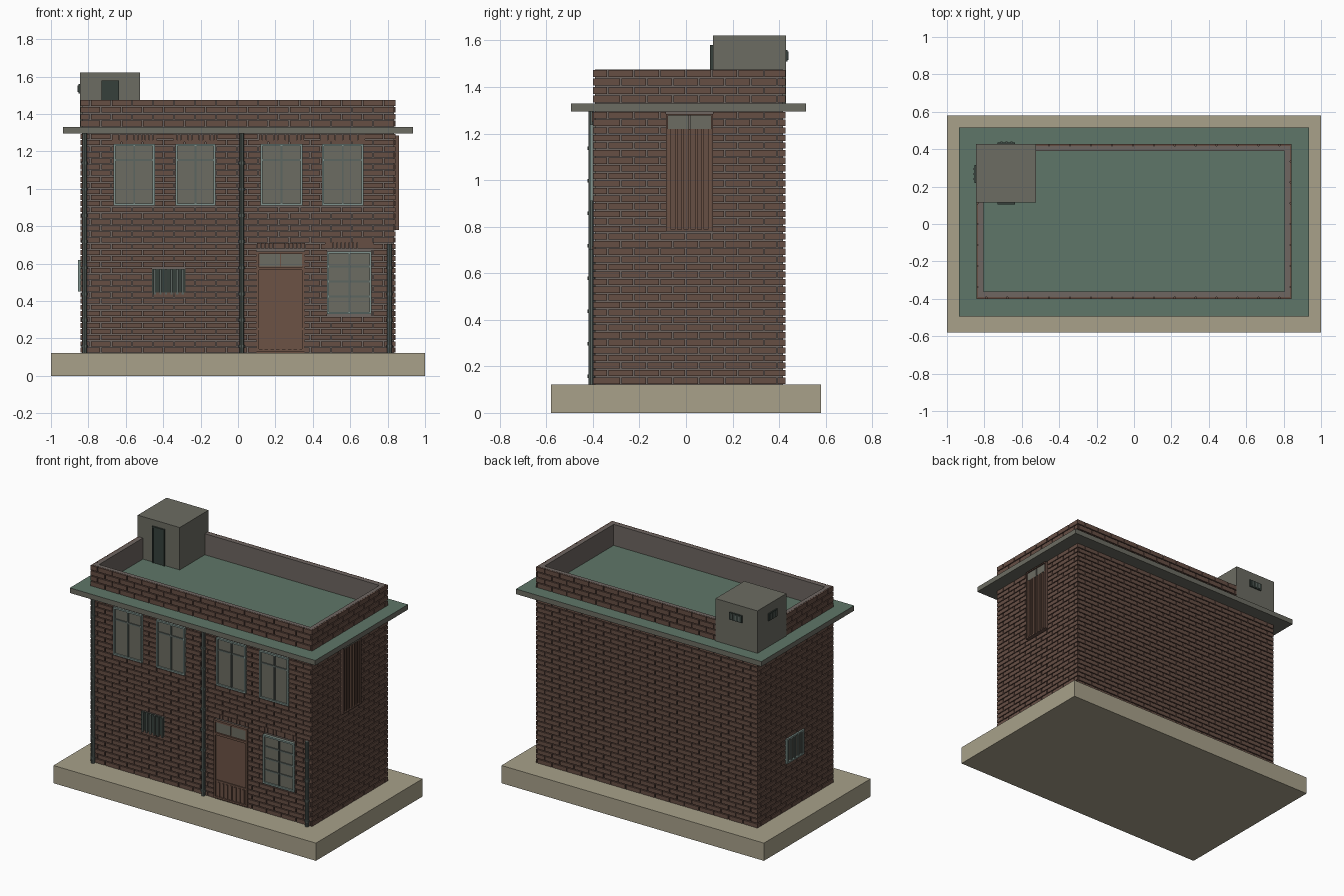
import bpy, bmesh, math
from mathutils import Matrix

if "Cube" in bpy.data.objects:
    bpy.data.objects.remove(bpy.data.objects["Cube"])


def material(name, r, g, b):
    m = bpy.data.materials.new(name)
    lin = [((c / 255 + 0.055) / 1.055) ** 2.4 for c in (r, g, b)]
    m.diffuse_color = (*lin, 1)
    m.use_nodes = True
    m.node_tree.nodes["Principled BSDF"].inputs["Base Color"].default_value = m.diffuse_color
    return m


BRICK = material("brick brown", 102, 78, 68)
CORE = material("mortar grey", 110, 102, 97)
STONE = material("sandstone", 168, 161, 138)
GREEN = material("roof green", 95, 118, 104)
GREY = material("concrete grey", 108, 108, 98)
TEAL = material("frame teal", 128, 148, 142)
PIPE = material("pipe grey", 92, 102, 97)
DARK = material("dark metal", 54, 64, 59)
WOOD = material("door brown", 108, 82, 69)

# Wall core extents
X0, X1, Y0, Y1 = -0.833, 0.833, -0.39, 0.417
SKIN = 0.01


def make(name, boxes, *mats):
    """One mesh from boxes (x0, x1, y0, y1, z0, z1); a second material goes on top faces."""
    bm = bmesh.new()
    for x0, x1, y0, y1, z0, z1 in boxes:
        mat = (Matrix.Translation(((x0 + x1) / 2, (y0 + y1) / 2, (z0 + z1) / 2))
               @ Matrix.Diagonal((x1 - x0, y1 - y0, z1 - z0, 1)))
        bmesh.ops.create_cube(bm, size=1, matrix=mat)
    bm.normal_update()
    if len(mats) > 1:
        for f in bm.faces:
            f.material_index = int(f.normal.z > 0.9)
    me = bpy.data.meshes.new(name)
    bm.to_mesh(me)
    bm.free()
    for m in mats:
        me.materials.append(m)
    ob = bpy.data.objects.new(name, me)
    bpy.context.collection.objects.link(ob)
    return ob


def on(side, u0, u1, z0, z1, d0, d1):
    """Box on a wall: u along it, d outwards from the core."""
    return {"front": (u0, u1, Y0 - d1, Y0 - d0, z0, z1),
            "back": (u0, u1, Y1 + d0, Y1 + d1, z0, z1),
            "right": (X1 + d0, X1 + d1, u0, u1, z0, z1),
            "left": (X0 - d1, X0 - d0, u0, u1, z0, z1)}[side]


def border(side, u0, u1, z0, z1, w, d0, d1):
    return [on(side, u0, u0 + w, z0, z1, d0, d1), on(side, u1 - w, u1, z0, z1, d0, d1),
            on(side, u0 + w, u1 - w, z0, z0 + w, d0, d1),
            on(side, u0 + w, u1 - w, z1 - w, z1, d0, d1)]


# Base slab, wall core, roof slab and parapet core
make("base_slab", [(-1, 1, -0.58, 0.58, 0, 0.122)], STONE)
make("wall_core", [(X0, X1, Y0, Y1, 0.122, 1.3)], CORE)
make("roof_slab", [(-0.935, 0.935, -0.495, 0.515, 1.295, 1.33)], GREY, GREEN)
T = 0.028
make("parapet", [(X0, X1, Y0, Y0 + T, 1.33, 1.475), (X0, X1, Y1 - T, Y1, 1.33, 1.475),
                 (X0, X0 + T, Y0 + T, Y1 - T, 1.33, 1.475),
                 (X1 - T, X1, Y0 + T, Y1 - T, 1.33, 1.475)], CORE)

# Openings left free of bricks: u0, u1, z0, z1
UPPER = [(-0.665, -0.445), (-0.335, -0.12), (0.12, 0.345), (0.45, 0.67)]
HOLES = {"front": [(a, b, 0.91, 1.24) for a, b in UPPER]
         + [(a - 0.01, b + 0.01, 1.25, 1.29) for a, b in UPPER]
         + [(0.475, 0.715, 0.33, 0.665), (0.465, 0.725, 0.68, 0.715),
            (0.10, 0.355, 0.122, 0.665), (0.10, 0.36, 0.68, 0.71),
            (-0.46, -0.28, 0.435, 0.57)],
         "right": [(-0.085, 0.115, 0.78, 1.28)],
         "left": [(-0.07, 0.12, 0.45, 0.62)], "back": []}

# Running-bond brick courses
PITCH, GAP = 0.112, 0.006


def courses(side, u_min, u_max, z_min, z_max, rows):
    out, h = [], (z_max - z_min) / rows
    for r in range(rows):
        z0, z1 = z_min + r * h + GAP / 2, z_min + (r + 1) * h - GAP / 2
        spans = [(u_min, u_max)]
        for a, b, c, d in HOLES[side]:
            if c < (z0 + z1) / 2 < d:
                spans = [s for p, q in spans for s in ((p, min(q, a)), (max(p, b), q))
                         if s[1] - s[0] > 0.004]
        for p, q in spans:
            u = u_min - (r % 2) * PITCH / 2
            while u < q:
                a, b = max(u, p), min(u + PITCH - GAP, q)
                if b - a > 0.004:
                    out.append(on(side, a, b, z0, z1, -0.001, SKIN))
                u += PITCH
    return out


for side in HOLES:
    u = (X0 - SKIN, X1 + SKIN) if side in ("front", "back") else (Y0, Y1)
    make(side + "_bricks", courses(side, *u, 0.122, 1.295, 36)
         + courses(side, *u, 1.33, 1.477, 4), BRICK)


# Glazed windows
def window(name, side, u0, u1, z0, z1, bars_u, bars_z):
    make(name + "_pane", [on(side, u0, u1, z0, z1, 0, 0.011)], GREY)
    frame = border(side, u0, u1, z0, z1, 0.011, 0.01, 0.022)
    make(name + "_frame", frame, TEAL)
    w, h = u1 - u0, z1 - z0
    bars = [on(side, u0 + w * t - 0.005, u0 + w * t + 0.005, z0 + 0.011, z1 - 0.011, 0.01, 0.018)
            for t in bars_u]
    bars += [on(side, u0 + 0.011, u1 - 0.011, z0 + h * t - 0.005, z0 + h * t + 0.005, 0.01, 0.017)
             for t in bars_z]
    make(name + "_bars", bars, PIPE)


for i, (a, b) in enumerate(UPPER, 1):
    window(f"upper_window_{i}", "front", a, b, 0.91, 1.24, (0.5,), (0.74,))
window("lower_window", "front", 0.475, 0.715, 0.33, 0.665, (0.5,), (0.28, 0.52, 0.76))

# Soldier-brick lintels
lintels = []
for a, b, c, d in HOLES["front"]:
    if d - c < 0.05:
        n = 12
        w = (b - a) / n
        lintels += [on("front", a + k * w + 0.001, a + (k + 1) * w - 0.001, c, d, 0, 0.013)
                    for k in range(n)]
make("lintels", lintels, BRICK)

# Front door with transom and slatted kick panel
make("door_leaf", [on("front", 0.10, 0.355, 0.122, 0.665, 0, 0.008)], WOOD)
make("door_frame", border("front", 0.10, 0.355, 0.13, 0.665, 0.012, 0.007, 0.018)
     + [on("front", 0.112, 0.343, 0.565, 0.58, 0.007, 0.018),
        on("front", 0.112, 0.343, 0.245, 0.255, 0.007, 0.014)]
     + [on("front", 0.13 + k * 0.031, 0.142 + k * 0.031, 0.142, 0.24, 0.007, 0.014)
        for k in range(7)], WOOD)
make("door_transom", [on("front", 0.114, 0.224, 0.585, 0.65, 0.007, 0.012),
                      on("front", 0.231, 0.341, 0.585, 0.65, 0.007, 0.012)], GREY)


# Barred openings
def grille(name, side, u0, u1, z0, z1, n, back, bar, depth=0.0):
    make(name + "_back", [on(side, u0, u1, z0, z1, depth, depth + 0.008)], back)
    w = (u1 - u0) / n
    make(name + "_bars", [on(side, u0 + (k + 0.3) * w, u0 + (k + 0.7) * w, z0, z1,
                             depth + 0.007, depth + 0.018) for k in range(n)], bar)


grille("front_grille", "front", -0.46, -0.28, 0.435, 0.57, 6, DARK, PIPE)
grille("left_grille", "left", -0.07, 0.12, 0.45, 0.62, 5, GREY, PIPE)
make("left_grille_frame", border("left", -0.07, 0.12, 0.45, 0.62, 0.01, 0.007, 0.022), TEAL)

# Tall side shutter with small panes on top
grille("side_shutter", "right", -0.085, 0.115, 0.78, 1.22, 7, BRICK, WOOD, 0.006)
make("side_shutter_frame", border("right", -0.085, 0.115, 0.78, 1.285, 0.008, 0, 0.028), BRICK)
make("side_shutter_panes", [on("right", -0.077, 0.012, 1.22, 1.277, 0, 0.02),
                            on("right", 0.018, 0.107, 1.22, 1.277, 0, 0.02)], GREY)


# Drainpipes with collars
def pipe(name, x, top):
    bm = bmesh.new()
    parts = [(0.013, 0.122, top)]
    n = round((top - 0.15) / 0.14)
    parts += [(0.017, 0.15 + k * 0.14, 0.165 + k * 0.14) for k in range(n)]
    for r, z0, z1 in parts:
        bmesh.ops.create_cone(bm, cap_ends=True, segments=10, radius1=r, radius2=r, depth=z1 - z0,
                              matrix=Matrix.Translation((x, Y0 - 0.016, (z0 + z1) / 2)))
    me = bpy.data.meshes.new(name)
    bm.to_mesh(me)
    bm.free()
    me.materials.append(PIPE)
    bpy.context.collection.objects.link(bpy.data.objects.new(name, me))


pipe("left_drainpipe", -0.82, 1.296)
pipe("middle_drainpipe", 0.02, 1.296)
pipe("right_drainpipe", 0.81, 0.705)

# Rooftop stair hut with door and vents
make("roof_hut", [(-0.845, -0.525, 0.115, 0.429, 1.33, 1.622)], GREY)
make("hut_door", [(-0.725, -0.64, 0.108, 0.116, 1.33, 1.575)], DARK)
make("hut_door_frame", [(-0.73, -0.72, 0.104, 0.116, 1.33, 1.58),
                        (-0.645, -0.635, 0.104, 0.116, 1.33, 1.58),
                        (-0.72, -0.645, 0.104, 0.116, 1.57, 1.58)], DARK)
make("hut_vents", [(-0.73, -0.635, 0.428, 0.437, 1.51, 1.56),
                   (-0.853, -0.844, 0.22, 0.315, 1.51, 1.56)], DARK)
make("hut_vent_slats",
     [(-0.715 + k * 0.027, -0.704 + k * 0.027, 0.436, 0.441, 1.517, 1.553) for k in range(3)]
     + [(-0.857, -0.852, 0.235 + k * 0.027, 0.246 + k * 0.027, 1.517, 1.553) for k in range(3)],
     PIPE)
